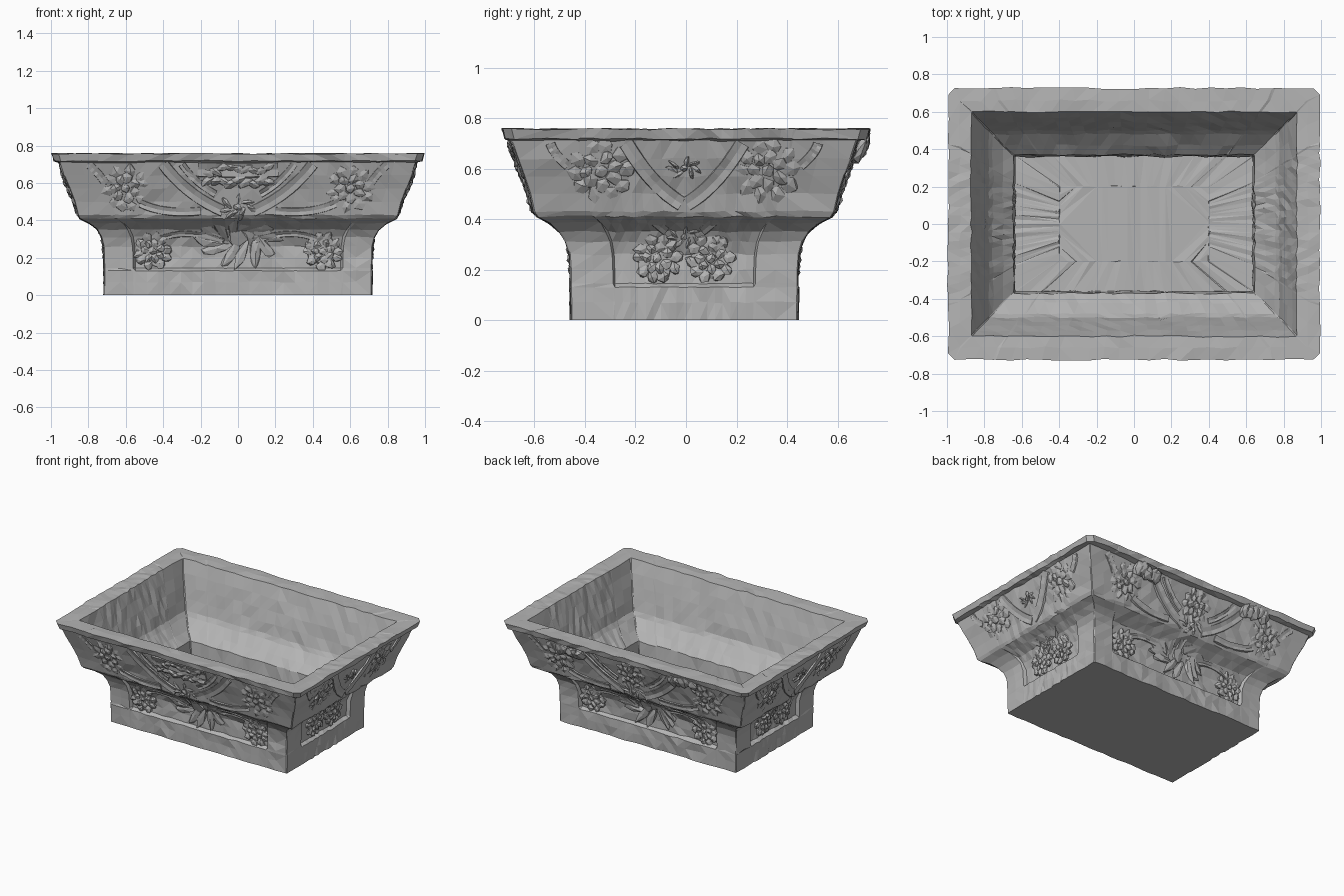
import bpy, bmesh, math, random
from math import sin, cos, pi

random.seed(4)
if "Cube" in bpy.data.objects:
    bpy.data.objects.remove(bpy.data.objects["Cube"])

stone = bpy.data.materials.new("grey_stone")
stone.use_nodes = True
stone.diffuse_color = (0.46, 0.46, 0.46, 1)
stone.node_tree.nodes["Principled BSDF"].inputs["Base Color"].default_value = (0.46, 0.46, 0.46, 1)

# Half width, half depth, height of the outer wall, then of the rim and basin
OUTER = [(.715, .449, 0), (.716, .45, .07), (.717, .451, .13), (.717, .451, .145),
         (.718, .452, .2), (.72, .456, .26), (.732, .47, .31), (.755, .495, .35),
         (.795, .535, .385), (.845, .582, .41), (.857, .596, .43), (.875, .612, .5),
         (.902, .635, .57), (.93, .66, .64), (.952, .685, .71)]
RIM = [(.982, .715, .718), (.994, .726, .757), (.93, .66, .757)]
BASIN = [(.87, .6, .755), (.845, .57, .67), (.82, .545, .59), (.795, .52, .51),
         (.775, .5, .435), (.755, .48, .405), (.7, .42, .345), (.645, .37, .295),
         (.635, .36, .2), (.635, .36, .1), (.4, .2, .1)]
PANEL = (.77, .615)      # panel width as a share of the wall
SINK = .026
SHIFT = -.007            # the outer wall sits slightly forward


def make(bm, name):
    bmesh.ops.recalc_face_normals(bm, faces=bm.faces)
    mesh = bpy.data.meshes.new(name)
    bm.to_mesh(mesh)
    bm.free()
    mesh.materials.append(stone)
    ob = bpy.data.objects.new(name, mesh)
    bpy.context.collection.objects.link(ob)


def turn(k, x, y, z, shift):
    for _ in range(k):
        x, y = -y, x
    return x, y + shift, z


def wobble(a):
    return random.uniform(-a, a)


def wall(k, u, z, out):
    """Point on side k of the outer wall, pushed outwards."""
    axis = 1 - k % 2
    z = min(max(z, 0), .74)
    for a, b in zip(OUTER, OUTER[1:]):
        if z <= b[2] or b is OUTER[-1]:
            t = (z - a[2]) / (b[2] - a[2])
            return turn(k, u, -(a[axis] + t * (b[axis] - a[axis]) + out), z, SHIFT)


# Body: one loft up the outside, over the rim and down into the basin
def columns(e):
    half = [e * i / 9 for i in range(1, 10)] + [e + .018, (1 + e) / 2, 1]
    return [-f for f in reversed(half)] + [0] + half


def loft_body():
    bm = bmesh.new()
    rings = []
    for i, (hx, hy, z) in enumerate(OUTER + RIM + BASIN):
        outside = i < len(OUTER)
        chamfer = .035 if hx > .97 else .005
        ring = []
        for k in range(4):
            width, reach = (hx, hy) if k % 2 == 0 else (hy, hx)
            edge = PANEL[k % 2]
            for f in columns(edge):
                sink = 0
                if outside and .14 < z < .36 and abs(f) <= edge + .001:
                    sink = SINK if z < .3 else SINK * .6
                near_edge = -.001 < abs(f) - edge < .02
                rough = .0015 if near_edge or abs(f) == 1 else .006
                lift = 0 if i == 0 else .0015 if .12 < z < .15 else .004
                p = turn(k, f * (width - chamfer), -(reach - sink + wobble(rough)),
                         z + wobble(lift), SHIFT if outside else 0)
                ring.append(bm.verts.new(p))
        rings.append(ring)
    n = len(rings[0])
    for a, b in zip(rings, rings[1:]):
        for j in range(n):
            m = (j + 1) % n
            bm.faces.new((a[j], a[m], b[m], b[j]))
    bm.faces.new(rings[0][::-1])
    bm.faces.new(rings[-1])
    bmesh.ops.triangulate(bm, faces=bm.faces)
    make(bm, "planter_body")


# Carving helpers, all laid onto the wall
def blob(bm, k, u, z, out, ru, rz, depth, angle=0):
    for v in bmesh.ops.create_icosphere(bm, subdivisions=1, radius=1)["verts"]:
        a, b, c = (q + wobble(.2) for q in v.co)
        a, b = a * ru, b * rz
        v.co = wall(k, u + a * cos(angle) - b * sin(angle),
                    z + a * sin(angle) + b * cos(angle), out + c * depth)


def rosette(bm, k, u, z, r, out=-.006):
    blob(bm, k, u, z, out, r * .85, r * .85, .012)
    for count, ring, size, lift in ((10, .74, .3, 0), (7, .42, .25, .007)):
        for i in range(count):
            t = 2 * pi * i / count + ring + wobble(.15)
            blob(bm, k, u + cos(t) * r * ring, z + sin(t) * r * ring,
                 out + lift, r * size, r * size * .85, .017, t + wobble(.4))
    blob(bm, k, u, z, out + .014, r * .2, r * .2, .014)


def ribbon(bm, k, a, b, c, width, depth, out=0, steps=9):
    section = ((-1, -.02), (-.8, depth), (0, depth * .5), (.8, depth), (1, -.02))
    rows = []
    for i in range(steps + 1):
        t = i / steps
        p = [(1 - t) ** 2 * a[q] + 2 * t * (1 - t) * b[q] + t * t * c[q] for q in (0, 1)]
        d = [(1 - t) * (b[q] - a[q]) + t * (c[q] - b[q]) for q in (0, 1)]
        size = math.hypot(*d)
        nu, nz = -d[1] / size, d[0] / size
        rows.append([bm.verts.new(wall(k, p[0] + nu * s * width, p[1] + nz * s * width,
                                       out + h + wobble(.003))) for s, h in section])
    for r, q in zip(rows, rows[1:]):
        for j in range(4):
            bm.faces.new((r[j], r[j + 1], q[j + 1], q[j]))
    bm.faces.new(rows[0])
    bm.faces.new(rows[-1])


def leaf_spray(bm, k, u, z, r, out, count=9):
    for i in range(count):
        t = 2 * pi * i / count + pi / 2 + wobble(.2)
        blob(bm, k, u + cos(t) * r * .6, z + sin(t) * r * .32, out,
             r * .36, r * .12, .016, t * .9 + wobble(.2))
    blob(bm, k, u, z, out + .008, r * .2, r * .18, .014)


SIDES = ("front", "left", "back", "right")
loft_body()
for k, side in enumerate(SIDES):
    long_side = k % 2 == 0
    flowers, bands, leaves = bmesh.new(), bmesh.new(), bmesh.new()
    for s in (-1, 1):
        def band(pts, width, depth=.01, out=0):
            ribbon(bands, k, *[(s * u, z) for u, z in pts], width, depth, out)
        if long_side:
            rosette(flowers, k, s * .6, .57, .13)
            rosette(flowers, k, s * .455, .235, .105, -.018)
            band(((.40, .70), (.27, .53), (.08, .45)), .035)
            band(((.30, .70), (.23, .60), (.12, .54)), .022)
            band(((.52, .49), (.40, .43), (.20, .45)), .025)
            band(((.80, .70), (.75, .66), (.71, .60)), .025, .006)
            band(((.42, .30), (.28, .36), (.08, .29)), .018, .01, -.016)
        else:
            rosette(flowers, k, s * .33, .59, .135)
            rosette(flowers, k, s * .105, .245, .1, -.018)
            band(((.23, .70), (.13, .53), (.01, .46)), .034)
            band(((.24, .50), (.17, .43), (.07, .35)), .02, .006, -.01)
            band(((.53, .70), (.52, .66), (.46, .61)), .022, .006)
    if long_side:
        leaf_spray(leaves, k, 0, .3, .26, -.018, 13)
        leaf_spray(leaves, k, 0, .47, .12, -.002, 7)
    else:
        leaf_spray(leaves, k, 0, .6, .08, 0, 7)
        leaf_spray(leaves, k, 0, .33, .08, -.018, 7)
    # Front tablet, back flower with knots reaching over the rim
    if side == "front":
        ribbon(bands, k, (-.215, .672), (0, .665), (.215, .672), .045, .014)
        for i in range(9):
            blob(leaves, k, -.16 + i * .04, .605 + wobble(.015), .004, .045, .024, .018, wobble(.6))
            blob(leaves, k, -.16 + i * .04, .67 + wobble(.02), .012, .04, .02, .012, wobble(.6))
    if side == "back":
        rosette(flowers, k, 0, .6, .12)
        for s in (-1, 1):
            for i in range(5):
                blob(leaves, k, s * (.38 + i * .04), .69 + wobble(.03), .026,
                     .045, .05, .028, wobble(1))
    make(flowers, side + "_rosettes")
    make(bands, side + "_ribbons")
    make(leaves, side + "_leaves")
